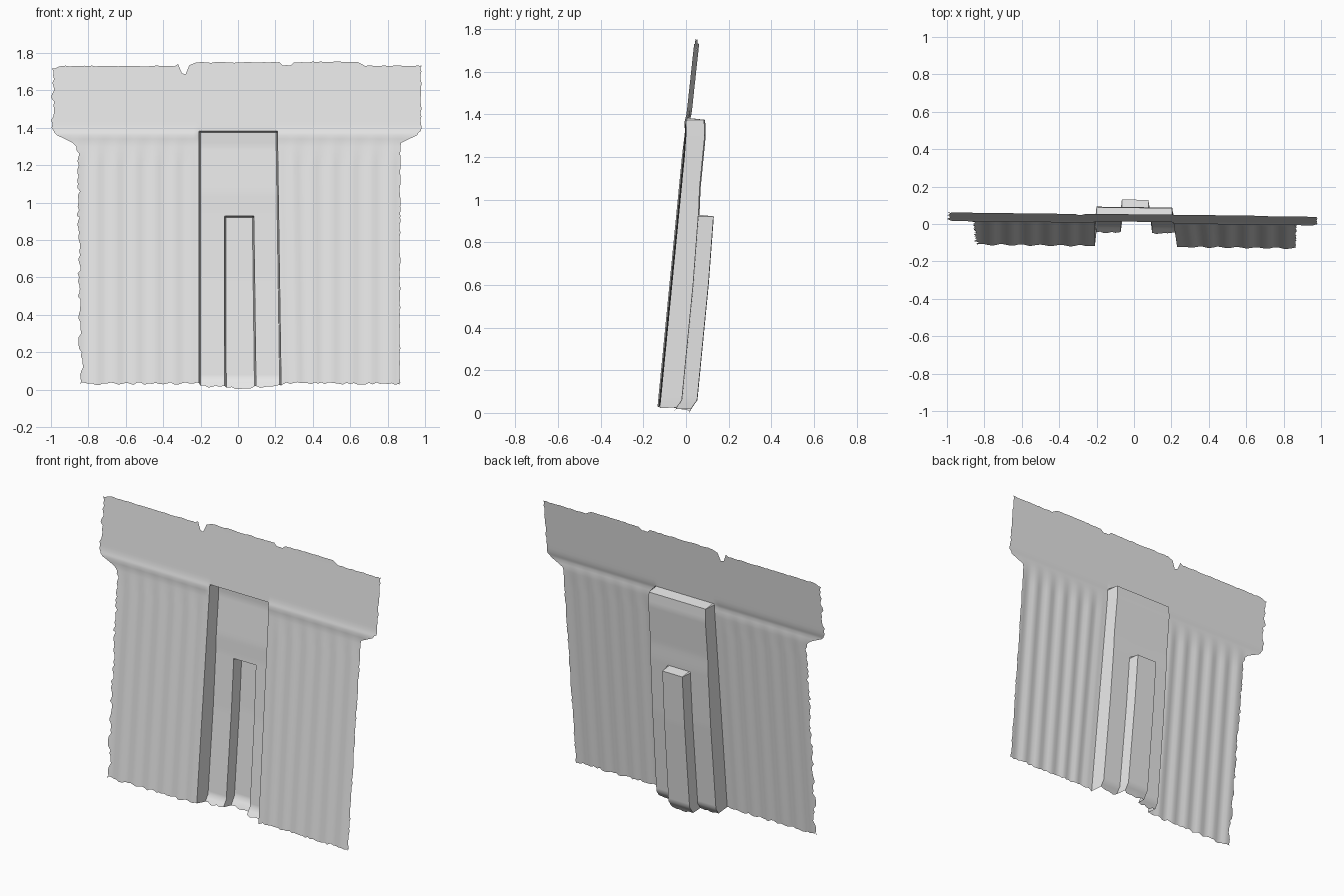
import bpy, bmesh, math, random

cube = bpy.data.objects.get("Cube")
if cube:
    bpy.data.objects.remove(cube, do_unlink=True)
random.seed(4)


def interp(points, t):
    """Piecewise linear lookup."""
    if t <= points[0][0]:
        return points[0][1]
    for (a, u), (b, v) in zip(points, points[1:]):
        if t <= b:
            return u + (v - u) * (t - a) / (b - a)
    return points[-1][1]


def spaced(start, end, step, breaks):
    """Even grid lines, with extra lines at the sharp folds."""
    count = round((end - start) / step)
    even = [start + i * (end - start) / count for i in range(count + 1)]
    even = [v for v in even if all(abs(v - b) > 0.006 for b in breaks)]
    return sorted(even + breaks)


# Nested niches: left, right, top; each wall is a narrow steep fold
FOLD = 0.008
OUTER = (-0.205, 0.207, 1.378)
INNER = (-0.07, 0.075, 0.925)

# Outline of the sheet: wide band above a narrower wall
LEFT = [(0.2, -0.835), (0.22, -0.845), (1.3, -0.855), (1.33, -0.89),
        (1.35, -0.965), (1.4, -0.99), (1.7, -0.99)]
RIGHT = [(0, 0.865), (1.31, 0.867), (1.335, 0.885), (1.345, 0.94), (1.385, 0.978)]
TOP = [(-0.98, 1.715), (-0.95, 1.73), (-0.34, 1.73), (-0.315, 1.745), (-0.31, 1.70),
       (-0.285, 1.685), (-0.262, 1.70), (-0.26, 1.735), (-0.22, 1.75),
       (0.22, 1.75), (0.23, 1.735), (0.28, 1.735), (0.29, 1.752),
       (0.65, 1.752), (0.67, 1.732)]
BOTTOM = [(-0.21, 0.03), (-0.18, 0.014), (-0.07, 0.014), (-0.04, 0.005),
          (0.06, 0.005), (0.08, 0.014), (0.18, 0.014), (0.22, 0.03)]
LEAN = [(0, -0.123), (1.38, 0.012), (1.75, 0.052)]
DEPTH = [(0.01, 0.07), (0.06, 0.1), (0.6, 0.1), (0.95, 0.092),
         (1.05, 0.086), (1.3, 0.086), (1.38, 0.075)]
SKEW = [(-0.1, 0), (0, 0.5), (0.1, 1), (0.3, 1), (0.5, 0)]


def inside(x, z, niche):
    return niche[0] < x < niche[1] and z < niche[2]


def surface_y(x, z):
    y = interp(LEAN, z) - 0.012 * x
    if inside(x, z, OUTER):
        y += interp(DEPTH, z)
        if inside(x, z, INNER):
            y += 0.07
    elif abs(x) > 0.24 and z < 1.36:
        # shallow upright corrugations, fading towards the band
        fade = min(1, (1.36 - z) / 0.15)
        y += 0.004 * fade * math.sin(x * math.tau / 0.105)
    # soft ridge under the band
    if abs(x) > 0.21:
        y -= 0.006 * math.exp(-((z - 1.36) / 0.025) ** 2)
    return y


x_folds, z_folds = [], []
for left, right, top in (OUTER, INNER):
    x_folds += [left - FOLD / 2, left + FOLD / 2, right - FOLD / 2, right + FOLD / 2]
    z_folds += [top - FOLD / 2, top + FOLD / 2]
xs = spaced(-1, 1, 0.02, x_folds)
zs = spaced(0, 1.76, 0.02, z_folds)

# Torn edges: every row and column ends at a slightly different place
row_left = [random.uniform(-0.01, 0.008) for z in zs]
row_right = [random.uniform(-0.003, 0.003) for z in zs]
col_bottom = [random.uniform(-0.005, 0.01) for x in xs]
col_top = [random.uniform(-0.003, 0.002) for x in xs]

bm = bmesh.new()
grid = []
for i, x in enumerate(xs):
    low = max(0, interp(BOTTOM, x) + col_bottom[i])
    high = interp(TOP, x) + col_top[i]
    column = []
    for j, z in enumerate(zs):
        pz = min(max(z, low), high)
        px = min(max(x, interp(LEFT, pz) + row_left[j]), interp(RIGHT, pz) + row_right[j])
        py = surface_y(px, pz)
        px += 0.02 * (1 - min(pz, 1.38) / 1.38) * interp(SKEW, px)
        column.append(bm.verts.new((px, py, pz)))
    grid.append(column)
for i in range(len(xs) - 1):
    for j in range(len(zs) - 1):
        bm.faces.new((grid[i][j], grid[i + 1][j], grid[i + 1][j + 1], grid[i][j + 1]))
bmesh.ops.remove_doubles(bm, verts=bm.verts, dist=0.0005)
bmesh.ops.dissolve_degenerate(bm, edges=bm.edges, dist=0.0005)
flat = [f for f in bm.faces if f.calc_area() < 1e-7]
bmesh.ops.delete(bm, geom=flat, context="FACES")

mesh = bpy.data.meshes.new("niche_wall")
bm.to_mesh(mesh)
bm.free()
wall = bpy.data.objects.new("niche_wall", mesh)
bpy.context.collection.objects.link(wall)

# Plain pale grey over the whole sheet
grey = bpy.data.materials.new("pale_grey")
grey.use_nodes = True
colour = (0.8, 0.8, 0.8, 1)
grey.diffuse_color = colour
grey.node_tree.nodes["Principled BSDF"].inputs["Base Color"].default_value = colour
mesh.materials.append(grey)

bpy.ops.object.select_all(action="DESELECT")
wall.select_set(True)
bpy.context.view_layer.objects.active = wall
bpy.ops.object.shade_smooth_by_angle(angle=math.radians(35))
